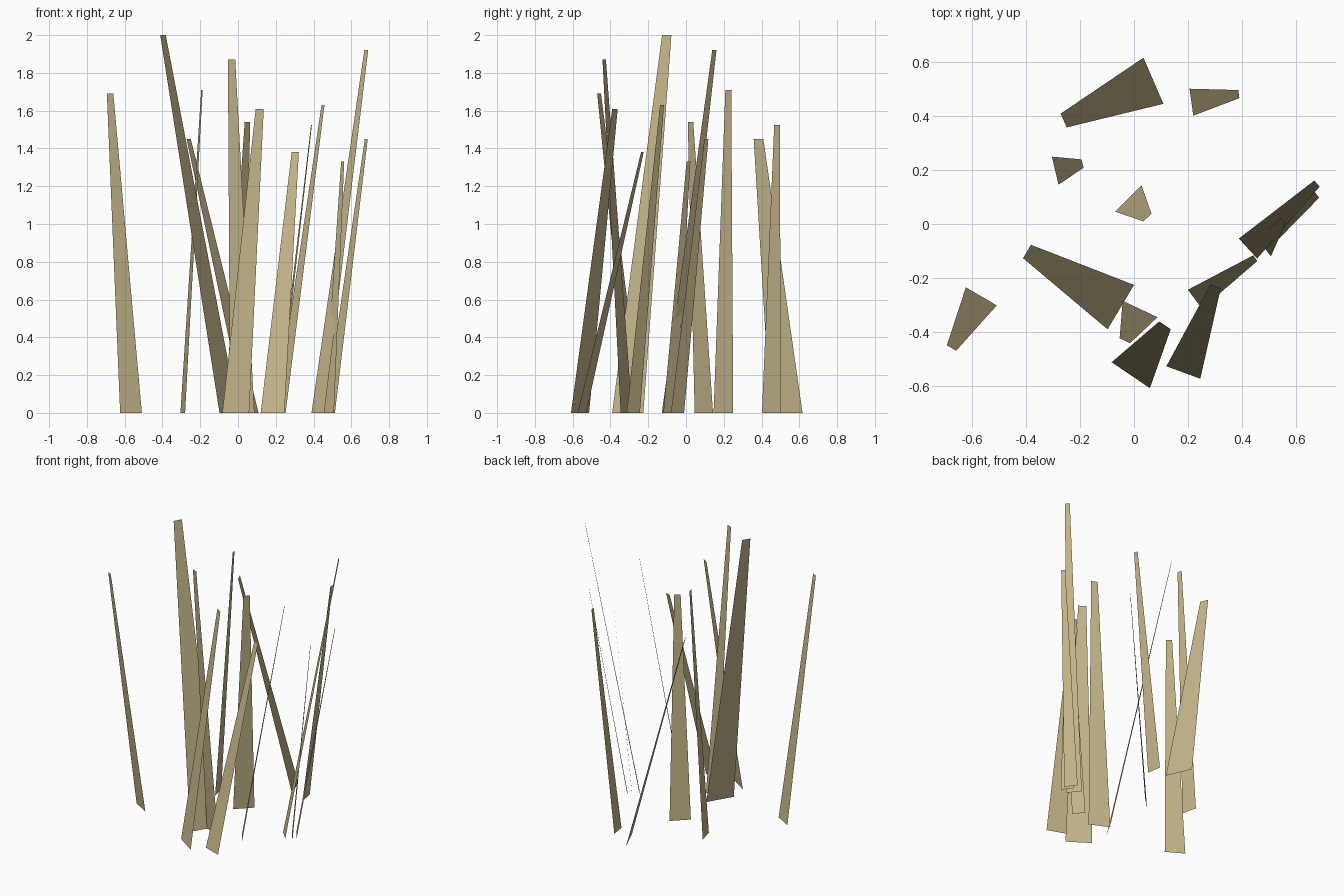
import bpy
from mathutils import Vector

# Dry straw colour shared by every blade
straw = bpy.data.materials.new("straw")
straw.diffuse_color = (0.55, 0.46, 0.25, 1)

TIP_RATIO = 0.3  # tip width relative to base width

# Each blade: base corner A, base corner B, tip centre, height
blades = [
    ((0.109, 0.446), (0.035, 0.617), (-0.261, 0.384), 1.45),
    ((0.206, 0.502), (0.220, 0.402), (0.389, 0.482), 1.525),
    ((-0.305, 0.250), (-0.280, 0.146), (-0.191, 0.224), 1.71),
    ((-0.070, 0.046), (0.028, 0.143), (0.050, 0.024), 1.54),
    ((0.000, -0.226), (-0.098, -0.391), (-0.397, -0.102), 2.00),
    ((-0.624, -0.235), (-0.509, -0.302), (-0.677, -0.460), 1.69),
    ((-0.042, -0.285), (0.087, -0.346), (-0.034, -0.433), 1.87),
    ((-0.083, -0.513), (0.059, -0.609), (0.115, -0.376), 1.61),
    ((0.120, -0.528), (0.246, -0.574), (0.303, -0.231), 1.38),
    ((0.200, -0.244), (0.252, -0.314), (0.450, -0.127), 1.63),
    ((0.389, -0.054), (0.457, -0.128), (0.679, 0.150), 1.92),
    ((0.460, -0.010), (0.513, -0.080), (0.679, 0.108), 1.45),
    ((0.455, -0.052), (0.508, -0.120), (0.554, 0.013), 1.33),
]


def grass_blade(name, a, b, tip, height):
    """Flat tapering blade rising from a base edge to a narrower tip edge."""
    a, b = Vector((*a, 0)), Vector((*b, 0))
    half = (b - a) * TIP_RATIO / 2
    top = Vector((*tip, height))
    mesh = bpy.data.meshes.new(name)
    mesh.from_pydata([a, b, top + half, top - half], [], [(0, 1, 2, 3)])
    mesh.materials.append(straw)
    obj = bpy.data.objects.new(name, mesh)
    bpy.context.collection.objects.link(obj)


# Tuft of leaning blades
for i, blade in enumerate(blades, 1):
    grass_blade(f"grass_blade_{i}", *blade)
